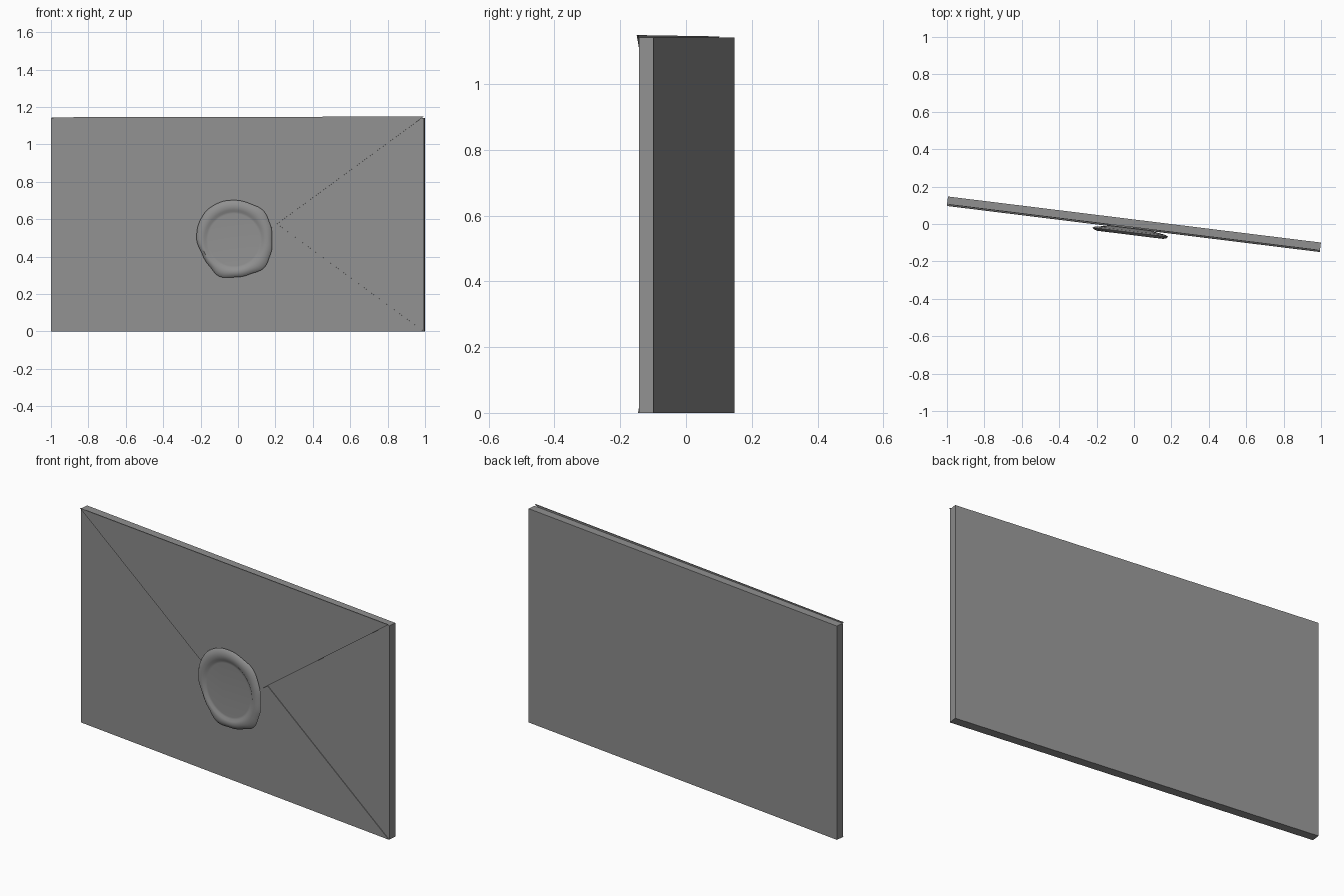
import bpy, bmesh
from math import sin, cos, pi, radians
from mathutils import Matrix, Vector

if "Cube" in bpy.data.objects:
    bpy.data.objects.remove(bpy.data.objects["Cube"])

paper = bpy.data.materials.new("plain_grey")
paper.use_nodes = True
GREY = (0.28, 0.28, 0.28, 1)
paper.diffuse_color = GREY
paper.node_tree.nodes["Principled BSDF"].inputs["Base Color"].default_value = GREY

# The whole envelope is turned slightly about the vertical axis
TURN = Matrix.Translation((0, 0.003, 0)) @ Matrix.Rotation(radians(-7.04), 4, "Z")
HALF_W, HEIGHT, FRONT = 1.0045, 1.142, -0.021


def make_object(name, bm):
    bmesh.ops.recalc_face_normals(bm, faces=bm.faces)
    bm.transform(TURN)
    mesh = bpy.data.meshes.new(name)
    bm.to_mesh(mesh)
    bm.free()
    mesh.materials.append(paper)
    obj = bpy.data.objects.new(name, mesh)
    bpy.context.collection.objects.link(obj)
    return obj


def slab(name, outline, y_back, y_front):
    """Flat plate with an (x, z) outline, extruded from back to front."""
    bm = bmesh.new()
    face = bm.faces.new([bm.verts.new((x, y_back, z)) for x, z in outline])
    out = bmesh.ops.extrude_face_region(bm, geom=[face], use_keep_orig=True)
    moved = [v for v in out["geom"] if isinstance(v, bmesh.types.BMVert)]
    bmesh.ops.translate(bm, verts=moved, vec=(0, y_front - y_back, 0))
    return make_object(name, bm)


# Body
slab("envelope_body", [(-HALF_W, 0), (HALF_W, 0), (HALF_W, HEIGHT), (-HALF_W, HEIGHT)],
     -FRONT, FRONT)

# Overlapping flaps: sides lowest, then bottom, then top
for side, label in ((1, "left"), (-1, "right")):
    slab(label + "_flap", [(side * HALF_W, 0), (side * HALF_W, HEIGHT), (0, 0.57)],
         FRONT, FRONT - 0.002)
slab("bottom_flap", [(-HALF_W, 0), (HALF_W, 0), (0, 0.73)], FRONT, FRONT - 0.005)
slab("top_flap", [(-HALF_W, 1.145), (HALF_W, 1.149), (0, 0.42)],
     FRONT - 0.004, FRONT - 0.009)

# Wax seal: uneven outer outline blending into a round stamped centre
RADII = [.200, .205, .215, .205, .207, .212, .215, .212,
         .207, .195, .200, .218, .205, .205, .220, .208]
STEPS = 5
COUNT = len(RADII) * STEPS


def outer_radius(i):
    k, t = divmod(i, STEPS)
    t = (1 - cos(pi * t / STEPS)) / 2
    return RADII[k] * (1 - t) + RADII[(k + 1) % len(RADII)] * t


def seal_point(i, mix, scale, offset):
    a = 2 * pi * i / COUNT
    ray = Vector((cos(a), 0, sin(a)))
    outer = Vector((-0.01, 0, 0.495)) + ray * outer_radius(i) * scale
    stamp = Vector((-0.015, 0, 0.49)) + ray * 0.155 * scale
    point = outer.lerp(stamp, mix)
    point.y = FRONT - offset
    return point


# Each ring: blend to circle, scale, distance in front of the body
RINGS = [(0, .55, .008), (0, .93, .020), (0, 1, .028), (0, .96, .036),
         (.5, 1, .042), (1, 1.03, .040), (1, .97, .033), (1, .90, .032)]
bm = bmesh.new()
loops = [[bm.verts.new(seal_point(i, *ring)) for i in range(COUNT)] for ring in RINGS]
for low, high in zip(loops, loops[1:]):
    for i in range(COUNT):
        j = (i + 1) % COUNT
        bm.faces.new((low[i], low[j], high[j], high[i]))
bm.faces.new(loops[0])
bm.faces.new(loops[-1])
seal = make_object("wax_seal", bm)

bpy.ops.object.select_all(action="DESELECT")
seal.select_set(True)
bpy.context.view_layer.objects.active = seal
bpy.ops.object.shade_smooth_by_angle(angle=radians(40))
